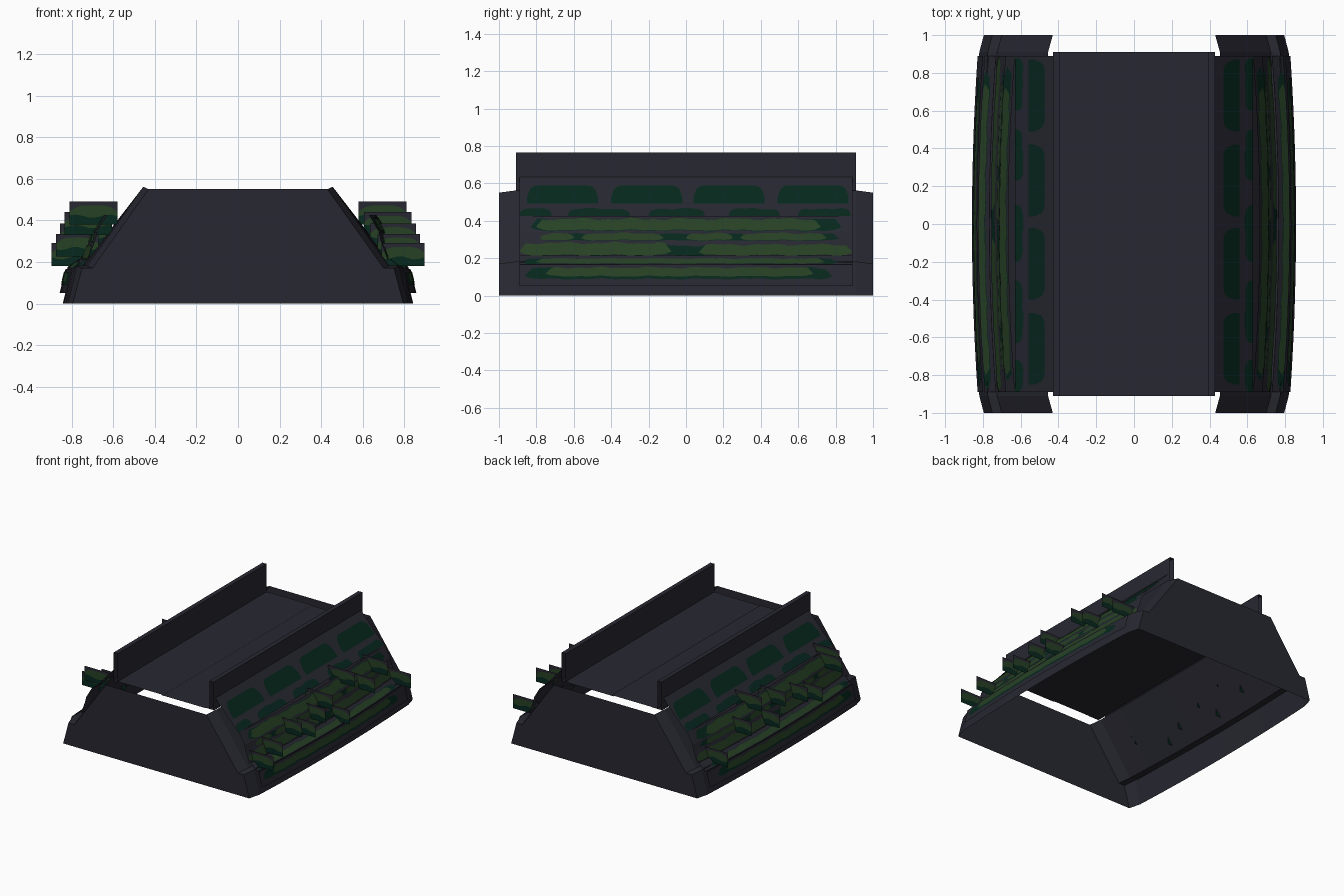
import bpy, math

if "Cube" in bpy.data.objects:
    bpy.data.objects.remove(bpy.data.objects["Cube"])

def mat(name, r, g, b):
    m = bpy.data.materials.new(name)
    m.diffuse_color = (r, g, b, 1)
    m.use_nodes = True
    m.node_tree.nodes["Principled BSDF"].inputs["Base Color"].default_value = m.diffuse_color
    return m

CHAR = mat("charcoal", .0205, .0205, .031)
DARK = mat("dark_green", .002, .021, .0125)
LIGHT = mat("moss_green", .020, .053, .018)
MATS = [CHAR, DARK, LIGHT]

def obj(name, verts, faces, mi=None):
    me = bpy.data.meshes.new(name)
    me.from_pydata(verts, [], faces)
    for m in MATS:
        me.materials.append(m)
    for i, p in enumerate(me.polygons):
        p.material_index = mi[i] if isinstance(mi, list) else (mi or 0)
    ob = bpy.data.objects.new(name, me)
    bpy.context.collection.objects.link(ob)
    return ob

def grid(rows):
    """Join equal-length rows of points into quads."""
    n = len(rows[0])
    verts = [p for r in rows for p in r]
    faces = [(i*n+j, i*n+j+1, (i+1)*n+j+1, (i+1)*n+j)
             for i in range(len(rows)-1) for j in range(n-1)]
    return verts, faces

def both_sides(name, verts, faces, mi=None):
    obj(name + "_right", verts, faces, mi)
    obj(name + "_left", [(-x, y, z) for x, y, z in verts],
        [tuple(reversed(f)) for f in faces], mi)

# End walls
PROFILE = [(.795, 0), (.75, .17), (.70, .17), (.43, .55)]
outline = PROFILE + [(-x, z) for x, z in reversed(PROFILE)]
for name, y in (("front_wall", -1), ("back_wall", 1)):
    f = tuple(range(8))
    obj(name, [(x, y, z) for x, z in outline], [f if y < 0 else f[::-1]])

# Bowed side shells with narrowed ends, open underneath
rows = []
for y in (-1, -.91, -.7, -.45, -.2, 0, .2, .45, .7, .91, 1):
    end = abs(y) == 1
    bow = 0 if end else .024 + .024 * (1 - (y / .91) ** 2)
    up = 0 if end else .012
    rows.append([(PROFILE[0][0] + bow, y, 0), (PROFILE[1][0] + bow, y, .17 + up),
                 (PROFILE[2][0] + bow, y, .17 + up),
                 (PROFILE[3][0] + (0 if end else .025), y, .55 + up)])
both_sides("side_shell", *grid(rows))

# Deck made of long thin overlapping boards
for i, (a, b, z) in enumerate(((-.43, -.34, .55), (-.36, .0, .552),
                               (-.02, .36, .547), (.34, .43, .55))):
    obj(f"deck_board_{i+1}", [(a, -.91, z), (b, -.91, z), (b, .91, z), (a, .91, z)],
        [(0, 1, 2, 3)])

# Hollow upright rails, open at the ends
both_sides("rail", *grid([[(x, -.91, z), (x, .91, z)] for x, z in
                          ((.428, .545), (.428, .766), (.393, .766), (.393, .55))]))

# Sloping side strips: x top, z top, x bottom, z bottom, bow
STRIPS = [(.43, .635, .56, .49, 0), (.555, .495, .63, .42, 0),
          (.63, .425, .68, .34, .035), (.675, .345, .69, .29, .035),
          (.69, .295, .72, .21, .035), (.73, .215, .79, .165, .035),
          (.80, .165, .828, .05, .03)]

def on_strip(s, y, z, off=0):
    xt, zt, xb, zb, bow = s
    t = (zt - z) / (zt - zb)
    dx, dz = xb - xt, zt - zb
    d = math.hypot(dx, dz)
    x = xt + dx * t + bow * (1 - (y / .89) ** 2)
    return (x + off * dz / d, y, z + off * dx / d)

YS = [-.89 + 1.78 * i / 14 for i in range(15)]
for i, s in enumerate(STRIPS):
    both_sides(f"side_strip_{i+1}",
               *grid([[on_strip(s, y, s[3]), on_strip(s, y, s[1])] for y in YS]))

# Thin green patches with rounded ends and wavy borders
def patch(k, y0, y1, z0, z1, m):
    n = 48 if y1 - y0 > 1 else 24
    rows = []
    for i in range(n + 1):
        y = y0 + (y1 - y0) * i / n
        edge = min(y - y0, y1 - y, .06) / .06
        r = .35 + .65 * math.sqrt(max(0, 1 - (1 - edge) ** 2))
        wave = .06 * math.sin(23 * y + k) + .05 * math.sin(51 * y + 2 * k)
        h = (z1 - z0) * r
        top = z0 + h * (1 if k == 0 else .93 + wave)
        low = z0 if k < 2 else z0 + (z1 - z0) * (1 - r) * .4 + h * (.05 + wave * .6)
        rows.append([on_strip(STRIPS[k], y, low, .002 * m),
                     on_strip(STRIPS[k], y, max(top, low + .002), .002 * m)])
    both_sides(f"moss_patch_{k+1}", *grid(rows), m)

for y0 in (-.85, -.40, .04, .49):
    patch(0, y0, y0 + .38, .492, .588, 1)
for y0, y1 in ((-.89, -.72), (-.63, -.30), (-.20, .10), (.23, .50), (.60, .88)):
    patch(1, y0, y1, .422, .466, 1)
patch(2, -.83, .83, .342, .415, 1)
patch(2, -.80, .72, .345, .412, 2)
patch(3, -.78, .82, .292, .332, 1)
for y0, y1 in ((-.78, -.60), (-.56, -.12), (0, .25), (.29, .75)):
    patch(3, y0, y1, .294, .335, 2)
patch(4, -.88, .88, .212, .27, 1)
patch(4, -.89, -.08, .212, .285, 2)
patch(4, .07, .89, .212, .275, 2)
patch(5, -.88, .81, .167, .20, 1)
patch(5, -.80, .74, .168, .198, 2)
patch(6, -.86, .78, .085, .152, 1)
patch(6, -.75, .68, .10, .152, 2)

# Upright leaf plates in five descending rows: inner x, outer x, top z
PLATE_ROWS = [(.58, .81, .49), (.605, .835, .44), (.635, .855, .385),
              (.67, .875, .335), (.69, .897, .29)]

def plate(side, row, y):
    a, b, zt = PLATE_ROWS[row]
    zb = zt - .11
    rows = []
    for i in range(9):
        t = i / 8
        x = side * (a + (b - a) * t)
        w = .008 * math.sin(9 * t + row)
        cap = .018 + .03 * abs(2 * t - 1) ** 4
        rows.append([(x, y, z) for z in (zb, zb + .04 + w, zt - cap, zt)])
    verts, faces = grid(rows)
    obj("leaf_plate", verts, faces, [1, 2, 0] * 8)

RIGHT = [(4, .83), (1, .64), (0, .27), (2, .45), (4, .09), (1, -.04),
         (2, -.15), (3, -.30), (2, -.44), (3, -.70), (4, -.85)]
LEFT = [(0, -.72), (1, -.71), (0, .23), (3, .11), (2, -.27), (1, -.02),
        (2, .42), (4, .77), (3, -.42)]
for row, y in RIGHT:
    plate(1, row, y)
for row, y in LEFT:
    plate(-1, row, y)
